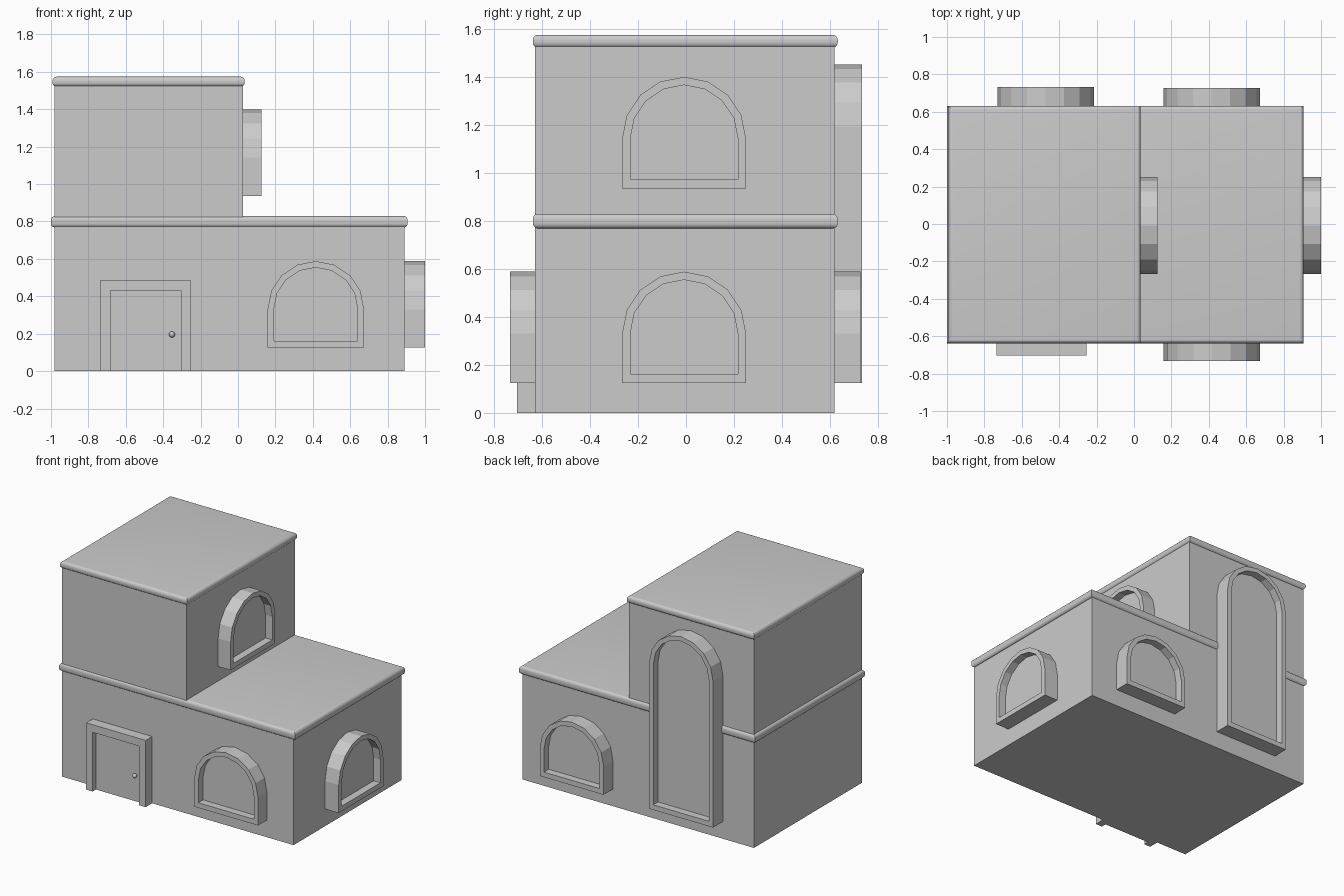
import bpy, bmesh
from math import pi, cos, sin

if "Cube" in bpy.data.objects:
    bpy.data.objects.remove(bpy.data.objects["Cube"])


def finish(name, bm):
    me = bpy.data.meshes.new(name)
    bm.to_mesh(me)
    bm.free()
    ob = bpy.data.objects.new(name, me)
    bpy.context.collection.objects.link(ob)
    return ob


def box(name, x, y, z, round_edges=0):
    bm = bmesh.new()
    bmesh.ops.create_cube(bm, size=1)
    for v in bm.verts:
        for i, (lo, hi) in enumerate((x, y, z)):
            v.co[i] = hi if v.co[i] > 0 else lo
    if round_edges:
        # round only the horizontal edges, leaving mitred corners
        edges = [e for e in bm.edges if abs(e.verts[0].co.z - e.verts[1].co.z) < 1e-6]
        bmesh.ops.bevel(bm, geom=edges, offset=round_edges, segments=5,
                        profile=0.5, affect='EDGES')
    return finish(name, bm)


def arch(r, bottom, spring, n=8):
    pts = [(-r, bottom), (r, bottom)]
    return pts + [(r * cos(pi * i / n), spring + r * sin(pi * i / n)) for i in range(n + 1)]


def frame(name, outer, inner, depth, recess, loc, turn, closed=True):
    """Raised surround with a recessed panel; faces -y before turning."""
    bm = bmesh.new()
    rings = [[bm.verts.new((u, y, z)) for u, z in prof] for prof, y in
             ((outer, 0), (outer, -depth), (inner, -depth), (inner, recess - depth))]
    n = len(outer)
    for p, q in zip(rings, rings[1:]):
        for i in range(n if closed else n - 1):
            j = (i + 1) % n
            bm.faces.new((p[i], p[j], q[j], q[i]))
    bm.faces.new(rings[-1])
    if not closed:
        bm.faces.new([r[0] for r in rings] + [r[-1] for r in reversed(rings)])
    ob = finish(name, bm)
    ob.location = loc
    ob.rotation_euler.z = turn
    return ob


def window(name, loc, turn, bottom, top, depth=0.103):
    r, t = 0.258, 0.034
    spring = top - r
    frame(name, arch(r, bottom, spring), arch(r - t, bottom + 0.037, spring),
          depth, 0.055, loc, turn)


# Storeys
Y0, Y1 = -0.629, 0.618
box("lower_storey", (-0.982, 0.89), (Y0, Y1), (0, 0.8))
box("upper_storey", (-0.982, 0.026), (Y0, Y1), (0.8, 1.55))

# Roof slabs with rounded rims
for name, x, z in (("lower_roof", (-1.0, 0.907), (0.768, 0.829)),
                   ("upper_roof", (-0.992, 0.036), (1.521, 1.574))):
    roof = box(name, x, (-0.638, 0.632), z, 0.022)
    bpy.context.view_layer.objects.active = roof
    roof.select_set(True)
    bpy.ops.object.shade_smooth_by_angle(angle=pi / 6)
    roof.select_set(False)

# Arched windows
window("front_window", (0.416, Y0, 0), 0, 0.125, 0.588)
window("right_window", (0.89, -0.008, 0), pi / 2, 0.125, 0.588, 0.11)
window("upper_right_window", (0.026, -0.008, 0), pi / 2, 0.935, 1.399, 0.1)
window("back_window", (0.415, Y1, 0), pi, 0.125, 0.588, 0.109)
window("tall_back_window", (-0.473, Y1, 0), pi, 0.125, 1.451, 0.114)

# Door with surround
frame("door", [(0.24, 0), (0.24, 0.488), (-0.24, 0.488), (-0.24, 0)],
      [(0.188, 0), (0.188, 0.432), (-0.188, 0.432), (-0.188, 0)],
      0.075, 0.038, (-0.494, Y0, 0), 0, closed=False)

# Door knob
bm = bmesh.new()
bmesh.ops.create_uvsphere(bm, u_segments=12, v_segments=8, radius=0.016)
for f in bm.faces:
    f.smooth = True
finish("door_knob", bm).location = (-0.353, -0.688, 0.196)
bm = bmesh.new()
